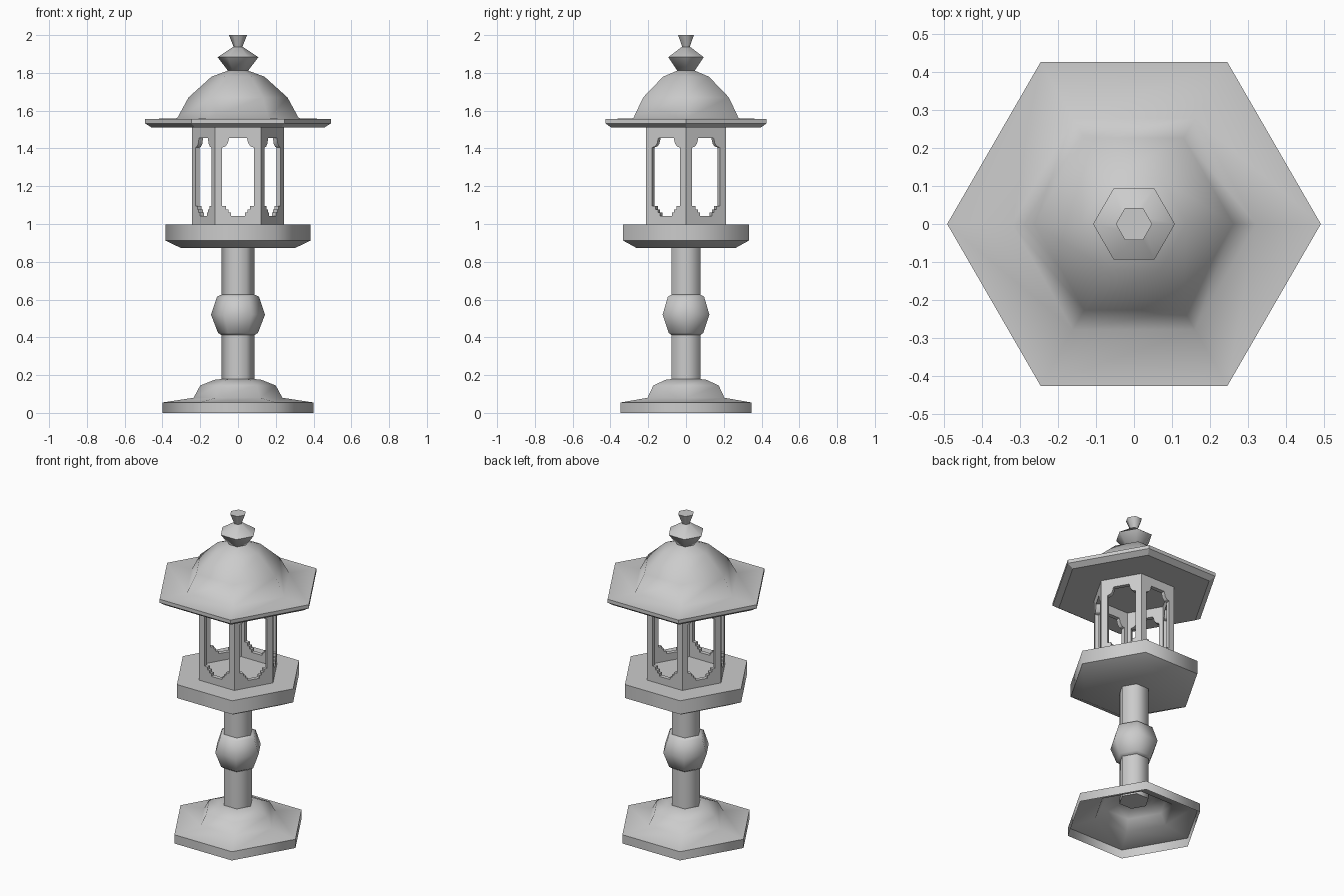
import bpy, bmesh, math

cube = bpy.data.objects.get("Cube")
if cube:
    bpy.data.objects.remove(cube)

stone = bpy.data.materials.new("grey_stone")
stone.use_nodes = True
GREY = (0.6, 0.6, 0.6, 1)
stone.diffuse_color = GREY
stone.node_tree.nodes["Principled BSDF"].inputs["Base Color"].default_value = GREY


def finish(name, bm, angle):
    """Turn a bmesh into a shaded object."""
    bmesh.ops.recalc_face_normals(bm, faces=bm.faces)
    mesh = bpy.data.meshes.new(name)
    bm.to_mesh(mesh)
    bm.free()
    mesh.materials.append(stone)
    obj = bpy.data.objects.new(name, mesh)
    bpy.context.collection.objects.link(obj)
    bpy.ops.object.select_all(action="DESELECT")
    obj.select_set(True)
    bpy.context.view_layer.objects.active = obj
    bpy.ops.object.shade_smooth_by_angle(angle=math.radians(angle))
    return obj


def hex_lathe(name, profile, angle=60.5, cap_low=True, cap_high=True):
    """Six-sided turned part from (radius, height) points, bottom to top."""
    bm = bmesh.new()
    rings = []
    for r, z in profile:
        rings.append([bm.verts.new((r * math.cos(k * math.pi / 3),
                                    r * math.sin(k * math.pi / 3), z)) for k in range(6)])
    for low, high in zip(rings, rings[1:]):
        for k in range(6):
            n = (k + 1) % 6
            bm.faces.new((low[k], low[n], high[n], high[k]))
    if cap_low:
        bm.faces.new(rings[0][::-1])
    if cap_high:
        bm.faces.new(rings[-1])
    return finish(name, bm, angle)


# Hollow foot, column with a bulb, and platform
hex_lathe("foot", [(0.4, 0), (0.4, 0.055), (0.235, 0.08), (0.2, 0.145),
                   (0.125, 0.175), (0.08, 0.18)], cap_low=False)
hex_lathe("column", [(0.088, 0.15), (0.088, 0.88)])
hex_lathe("column_bulb", [(0.085, 0.41), (0.106, 0.424), (0.143, 0.52),
                          (0.111, 0.615), (0.085, 0.627)])
hex_lathe("platform", [(0.3, 0.872), (0.384, 0.912), (0.384, 0.997)])

# Lantern room: six mitred panels, each two mirrored halves round a window
RADIUS, WALL = 0.244, 0.025
LOW, HIGH = 0.99, 1.515
window = [(0, 1.043), (0.037, 1.043), (0.037, 1.06), (0.05, 1.06), (0.05, 1.077),
          (0.064, 1.077), (0.064, 1.095), (0.085, 1.095), (0.085, 1.405),
          (0.068, 1.41), (0.055, 1.425), (0.047, 1.455), (0, 1.455)]
outer = RADIUS * math.cos(math.pi / 6)
bm = bmesh.new()
for k in range(6):
    a = math.pi / 6 + k * math.pi / 3
    for side in (1, -1):
        layers = []
        for d in (outer, outer - WALL):
            corner = d * math.tan(math.pi / 6)
            outline = window + [(0, HIGH), (corner, HIGH), (corner, LOW), (0, LOW)]
            layers.append([bm.verts.new((d * math.cos(a) - side * u * math.sin(a),
                                         d * math.sin(a) + side * u * math.cos(a), z))
                           for u, z in outline])
        front, back = layers
        bm.faces.new(front)
        bm.faces.new(back[::-1])
        # Window reveal
        for i in range(len(window) - 1):
            bm.faces.new((front[i], back[i], back[i + 1], front[i + 1]))
bmesh.ops.remove_doubles(bm, verts=bm.verts, dist=0.0001)
finish("lantern_walls", bm, 30)

# Roof: crisp eave slab with a smooth domed canopy
hex_lathe("eave", [(0.456, 1.51), (0.493, 1.533), (0.493, 1.555)], 30, cap_high=False)
hex_lathe("canopy", [(0.493, 1.555), (0.322, 1.56), (0.262, 1.67), (0.14, 1.78),
                     (0.045, 1.815)], 65, cap_low=False)

# Finial
hex_lathe("finial_bead", [(0.052, 1.81), (0.108, 1.883), (0.025, 1.938)])
hex_lathe("finial_tip", [(0.02, 1.93), (0.048, 2.0)])
